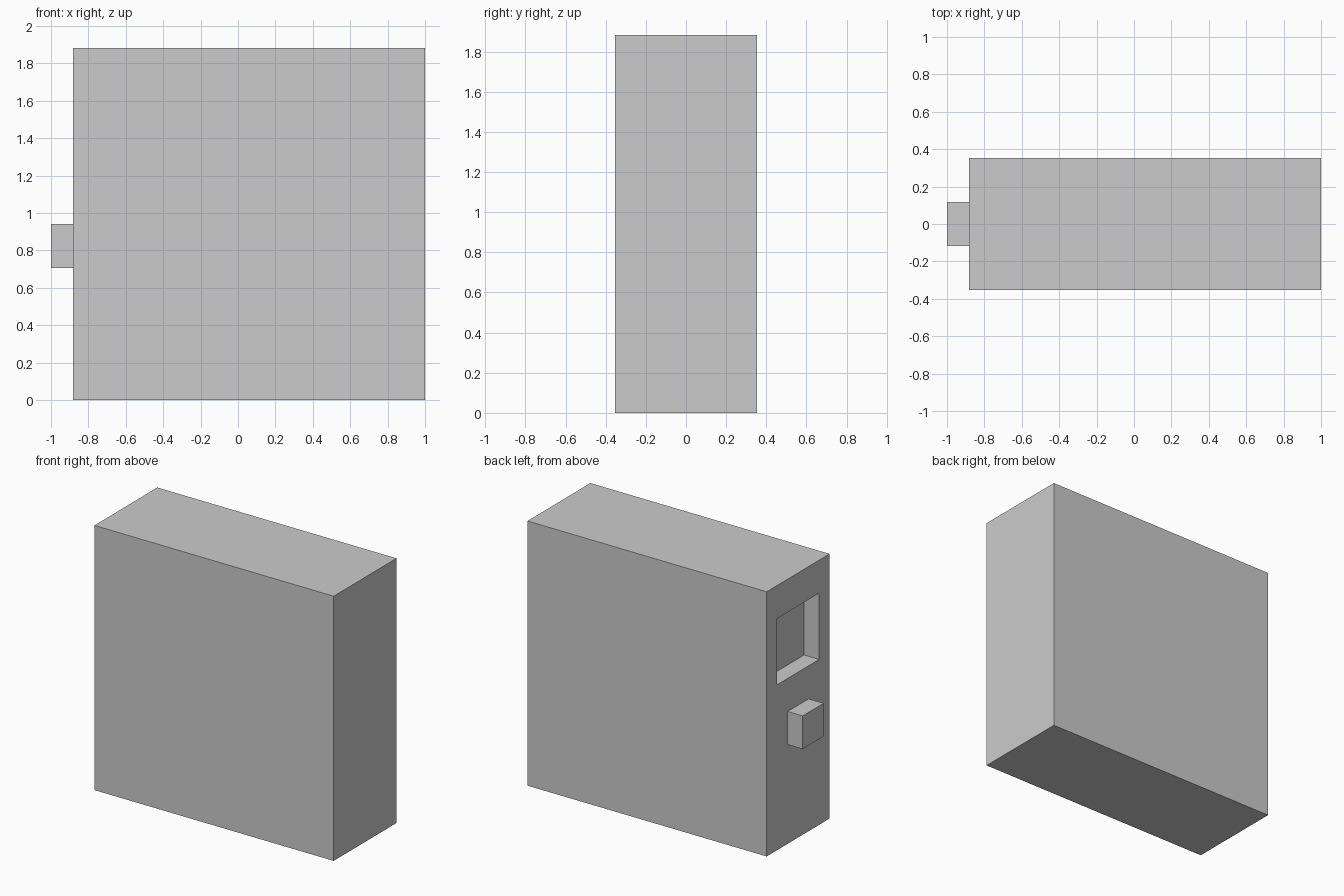
import bpy, bmesh
from mathutils import Matrix, Vector

if "Cube" in bpy.data.objects:
    bpy.data.objects.remove(bpy.data.objects["Cube"])

U = 2 / 17  # the model sits on a 17-unit grid


def box_bmesh(lo, hi):
    """Box between two corners given in grid units."""
    lo, hi = Vector(lo) * U, Vector(hi) * U
    bm = bmesh.new()
    bmesh.ops.create_cube(bm, size=1, matrix=Matrix.LocRotScale((lo + hi) / 2, None, hi - lo))
    return bm


def finish(bm, name):
    bm.normal_update()
    mesh = bpy.data.meshes.new(name)
    bm.to_mesh(mesh)
    bm.free()
    obj = bpy.data.objects.new(name, mesh)
    bpy.context.collection.objects.link(obj)
    return obj


# Main slab with a square pocket in its left side
bm = box_bmesh((-7.5, -3, 0), (8.5, 3, 16))
bm.normal_update()
left = min(bm.faces, key=lambda f: f.calc_center_median().x)
for x in (-7.5, -6.5):  # pocket rim, then pocket floor
    bmesh.ops.inset_individual(bm, faces=[left], thickness=0.02)
    mid = left.calc_center_median()
    for v in left.verts:
        v.co = (x * U,
                (2 if v.co.y > mid.y else -2) * U,
                (14 if v.co.z > mid.z else 10) * U)
    bm.normal_update()
finish(bm, "door_slab")

# Square knob below the pocket
finish(box_bmesh((-8.5, -1, 6), (-7.5, 1, 8)), "knob")
